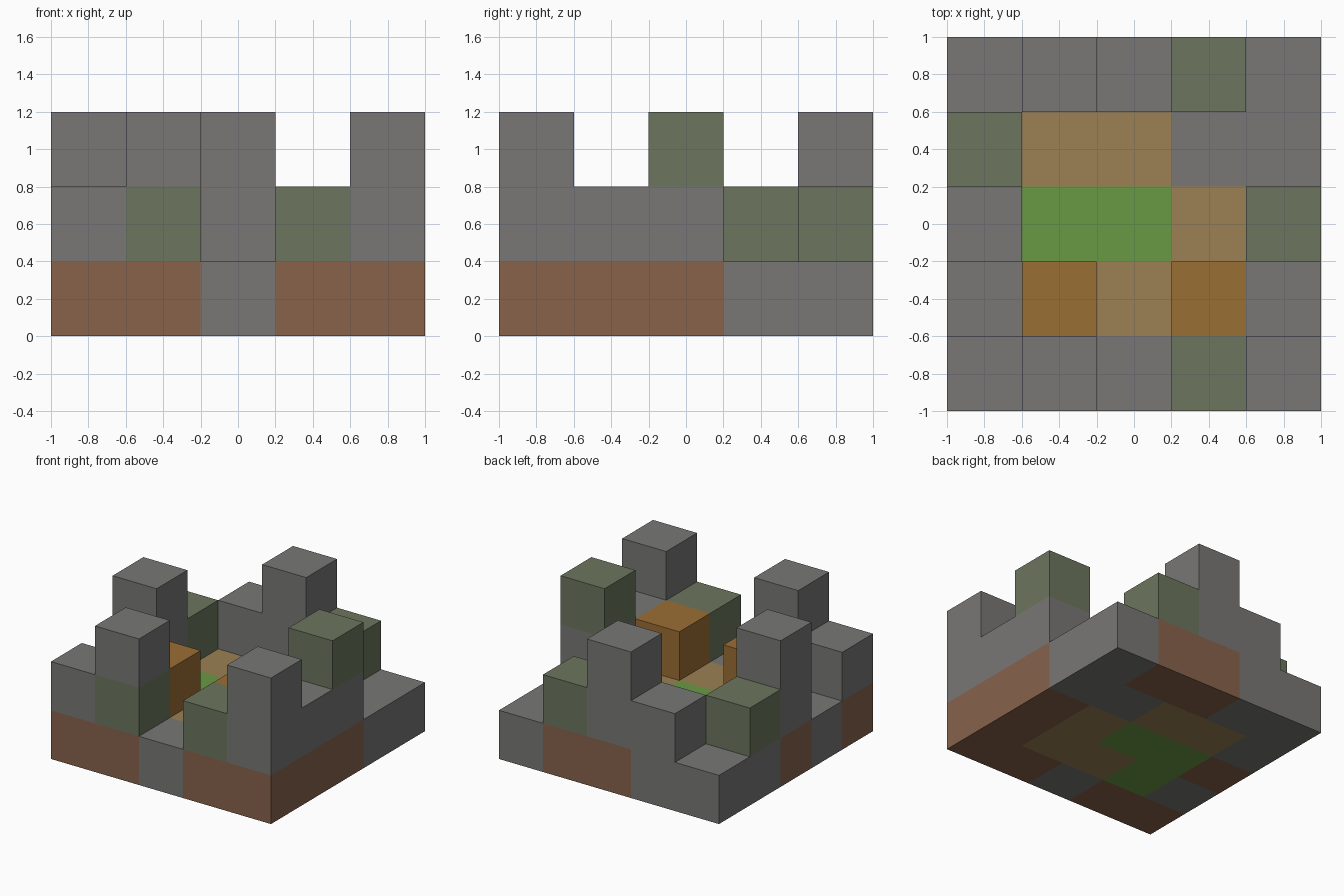
import bpy, bmesh
from mathutils import Vector

cube = bpy.data.objects.get("Cube")
if cube:
    bpy.data.objects.remove(cube, do_unlink=True)

SIZE = 0.4  # edge of one block

# Block plans, one per storey; rows run front to back, letters left to right in x
STOREYS = [
    ["BBSBB", "SGPPB", "BGGPB", "SPPSS", "SSBBS"],
    ["SM.MS", ".O.OS", "S...S", "M....", ".SSM."],
    [".S..S", ".....", "S...M", ".....", "..S.."],
]

# Letter: part name, colour name, sRGB colour
PARTS = {
    "S": ("stone_walls", "grey stone", (120, 119, 118)),
    "M": ("mossy_blocks", "moss stone", (108, 118, 94)),
    "B": ("brick_foundation", "brown brick", (135, 98, 75)),
    "P": ("plank_floor", "pale wood", (156, 128, 84)),
    "G": ("grass_floor", "grass green", (106, 154, 68)),
    "O": ("wooden_crates", "orange wood", (154, 110, 52)),
}
SIDES = [Vector(s) for s in ((1, 0, 0), (-1, 0, 0), (0, 1, 0),
                             (0, -1, 0), (0, 0, 1), (0, 0, -1))]


def linear(c):
    c /= 255
    return c / 12.92 if c <= 0.04045 else ((c + 0.055) / 1.055) ** 2.4


def make_material(name, rgb):
    mat = bpy.data.materials.new(name)
    mat.use_nodes = True
    colour = (*[linear(c) for c in rgb], 1)
    mat.diffuse_color = colour
    for node in mat.node_tree.nodes:
        if node.type == "BSDF_PRINCIPLED":
            node.inputs["Base Color"].default_value = colour
            node.inputs["Roughness"].default_value = 0.9
    return mat


blocks = {(x, y, z): letter
          for z, storey in enumerate(STOREYS)
          for y, row in enumerate(storey)
          for x, letter in enumerate(row) if letter != "."}


def add_block_face(bm, cell, side):
    """One square on the given side of a block."""
    centre = (Vector(cell) - Vector((2, 2, -0.5)) + side / 2) * SIZE
    u = Vector((side.y, side.z, side.x)) * SIZE / 2
    v = side.cross(u)
    bm.faces.new([bm.verts.new(centre + a * u + b * v)
                  for a, b in ((-1, -1), (1, -1), (1, 1), (-1, 1))])


# Each part is the outer skin of its blocks
for letter, (name, colour_name, rgb) in PARTS.items():
    bm = bmesh.new()
    for cell, kind in blocks.items():
        if kind != letter:
            continue
        for side in SIDES:
            neighbour = tuple(int(c) for c in Vector(cell) + side)
            if neighbour not in blocks:
                add_block_face(bm, cell, side)
    bmesh.ops.remove_doubles(bm, verts=bm.verts, dist=0.001)
    mesh = bpy.data.meshes.new(name)
    bm.to_mesh(mesh)
    bm.free()
    mesh.materials.append(make_material(colour_name, rgb))
    bpy.context.collection.objects.link(bpy.data.objects.new(name, mesh))
